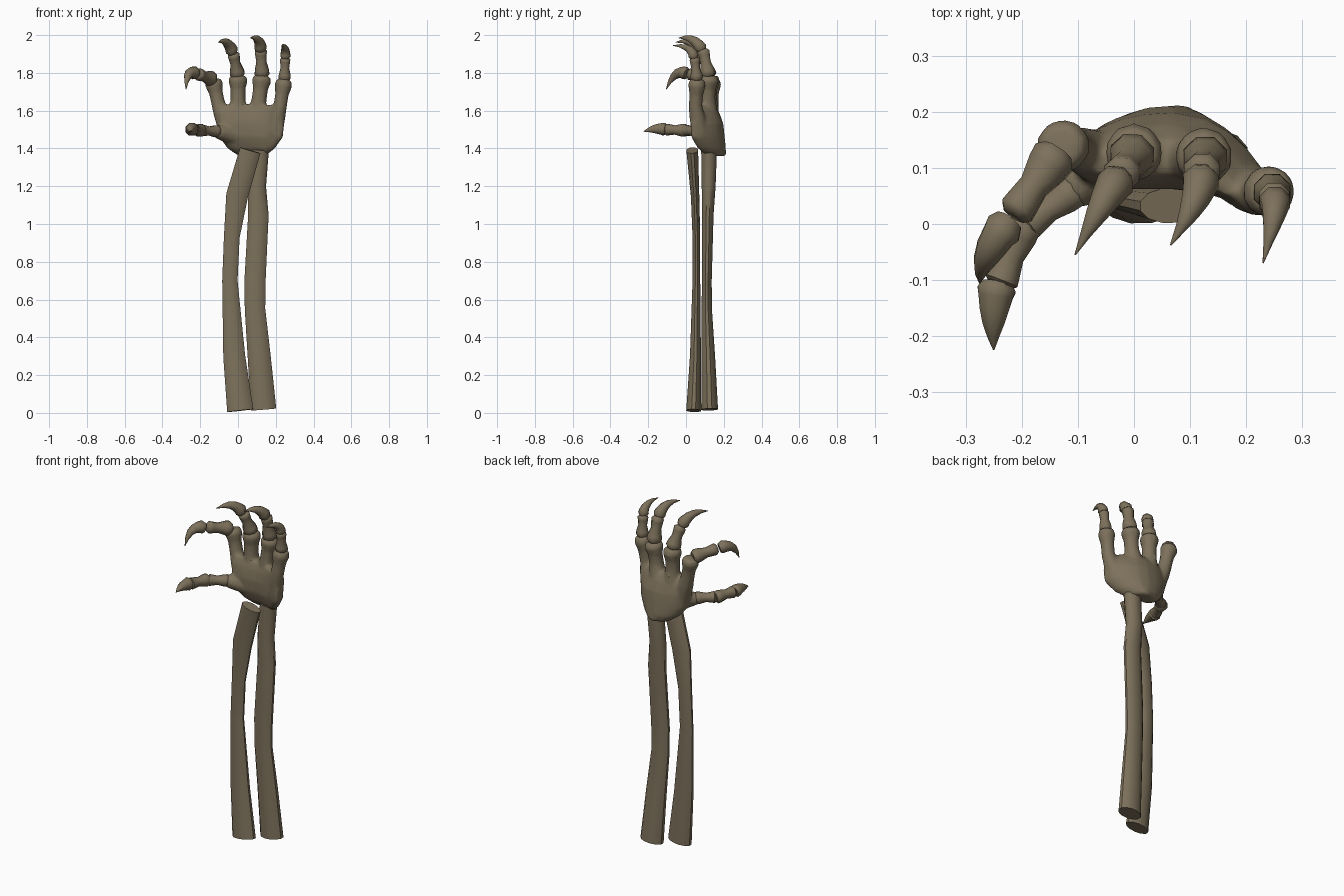
import bpy, bmesh, math
from mathutils import Vector

if "Cube" in bpy.data.objects:
    bpy.data.objects.remove(bpy.data.objects["Cube"])

bone = bpy.data.materials.new("old_bone_brown")
bone.diffuse_color = (0.205, 0.165, 0.105, 1)
bone.use_nodes = True
bone.node_tree.nodes["Principled BSDF"].inputs["Base Color"].default_value = bone.diffuse_color


def finish(name, bm, angle=40):
    """Turn a bmesh into a named, shaded object."""
    bmesh.ops.recalc_face_normals(bm, faces=bm.faces)
    me = bpy.data.meshes.new(name)
    bm.to_mesh(me)
    bm.free()
    me.materials.append(bone)
    ob = bpy.data.objects.new(name, me)
    bpy.context.collection.objects.link(ob)
    bpy.ops.object.select_all(action='DESELECT')
    ob.select_set(True)
    bpy.context.view_layer.objects.active = ob
    bpy.ops.object.shade_smooth_by_angle(angle=math.radians(angle))
    return ob


def skin(bm, rings):
    """Bridge rings of vectors with quads and cap both ends."""
    loops = [[bm.verts.new(p) for p in r] for r in rings]
    n = len(loops[0])
    for a, b in zip(loops, loops[1:]):
        for i in range(n):
            j = (i + 1) % n
            bm.faces.new((a[i], a[j], b[j], b[i]))
    bm.faces.new(loops[0])
    bm.faces.new(loops[-1])


def tube(bm, path, radii, sides=8):
    """Tube along a path; each radius is (wide, deep)."""
    pts = [Vector(p) for p in path]
    whole = (pts[-1] - pts[0]).normalized()
    ref = Vector((1, 0, 0)) if abs(whole.x) < 0.6 else Vector((0, 0, 1))
    rings = []
    for k, (p, (a, b)) in enumerate(zip(pts, radii)):
        t = (pts[min(k + 1, len(pts) - 1)] - pts[max(k - 1, 0)]).normalized()
        s = (ref - t * ref.dot(t)).normalized()
        n = t.cross(s)
        rings.append([p + s * a * math.cos(w) + n * b * math.sin(w)
                      for w in (2 * math.pi * (i + 0.5) / sides for i in range(sides))])
    skin(bm, rings)


def phalanx(bm, p, q, r0, r1):
    """Finger bone with flared ends and a narrow shaft."""
    p, q = Vector(p), Vector(q)
    prof = ((0, .7), (.1, 1), (.25, .97), (.55, .74), (.8, .9), (.92, .97), (1, .65))
    path = [p.lerp(q, t) for t, _ in prof]
    tube(bm, path, [((r0 + (r1 - r0) * t) * f,) * 2 for t, f in prof])


def claw(bm, p, m, q, r):
    """Curved, pointed end bone through p, m and q."""
    p, m, q = Vector(p), Vector(m), Vector(q)
    c = 2 * m - (p + q) / 2
    prof = ((0, .8), (.1, 1.05), (.2, .95), (.4, .8), (.6, .6), (.8, .33), (1, .04))
    path = [p * (1 - t) ** 2 + c * 2 * t * (1 - t) + q * t * t for t, _ in prof]
    tube(bm, path, [(r * f, r * f) for _, f in prof])


# Forearm bones
for name, rows in (
    ("radius_bone", ((.012, .04, .012, .072, .04), (-.02, .05, .3, .06, .03),
                     (-.043, .055, .7, .042, .021), (-.033, .055, .93, .043, .021),
                     (-.005, .048, 1.15, .06, .023), (.065, .033, 1.39, .058, .032))),
    ("ulna_bone", ((.135, .125, .018, .07, .046), (.112, .118, .3, .063, .037),
                   (.09, .11, .55, .056, .028), (.09, .11, .7, .058, .027),
                   (.108, .115, 1.05, .056, .032), (.1, .12, 1.2, .05, .038),
                   (.115, .122, 1.39, .05, .043)))):
    bm = bmesh.new()
    tube(bm, [r[:3] for r in rows], [r[3:] for r in rows], 12)
    finish(name, bm)

# Palm: curled loft fused with the hand bones that carry the fingers
bm = bmesh.new()
rings = []
for z, cx, cy, rx, ry in ((1.36, .075, .165, .07, .04), (1.40, .07, .15, .125, .062),
                          (1.46, .07, .135, .168, .07), (1.53, .07, .13, .175, .068),
                          (1.59, .058, .125, .165, .052), (1.63, .055, .12, .13, .03)):
    ring = []
    for i in range(24):
        w = 2 * math.pi * i / 24
        u = math.copysign(abs(math.cos(w)) ** .8, math.cos(w))
        v = math.copysign(abs(math.sin(w)) ** .8, math.sin(w))
        drop = (.085 if u > 0 else .02) * u * u * min(1, rx / .16)
        ring.append(Vector((cx + u * rx, cy + v * ry - drop, z)))
    rings.append(ring)
skin(bm, rings)
for root, mid, knuckle, r in (
    ((-.06, .12, 1.5), (-.105, .135, 1.64), (-.132, .14, 1.765), .046),
    ((.0, .13, 1.5), (.0, .125, 1.66), (.0, .128, 1.785), .05),
    ((.08, .13, 1.5), (.112, .115, 1.66), (.128, .122, 1.785), .05),
    ((.19, .075, 1.48), (.222, .05, 1.62), (.245, .06, 1.765), .045)):
    root, mid, knuckle = Vector(root), Vector(mid), Vector(knuckle)
    tube(bm, [root, root.lerp(mid, .6), mid, mid.lerp(knuckle, .45),
              mid.lerp(knuckle, .8), knuckle],
         [(r * f, r * f) for f in (1, .95, .82, .82, 1.08, .85)], 10)
tube(bm, [(0, .12, 1.46), (-.07, .085, 1.48), (-.115, .055, 1.49)],
     [(.05, .05), (.045, .045), (.035, .035)], 10)          # thumb root
tube(bm, [(.07, .16, 1.42), (.08, .19, 1.385), (.085, .205, 1.365)],
     [(.06, .04), (.04, .025), (.025, .012)], 8)            # wrist spur
palm = finish("palm", bm, 60)
fuse = palm.modifiers.new("fuse", 'REMESH')
fuse.mode = 'VOXEL'
fuse.voxel_size = .009
fuse.use_smooth_shade = True
soft = palm.modifiers.new("soften", 'SMOOTH')
soft.factor = .5
soft.iterations = 5
low = palm.modifiers.new("simplify", 'DECIMATE')
low.ratio = .25

# Fingers: bones listed from the knuckle outward, then the claw
fingers = {
    "index_finger": ([((-.135, .13, 1.765), (-.215, .015, 1.795), .043, .034)],
                     ((-.222, .005, 1.795), (-.262, -.055, 1.79), (-.275, -.105, 1.712), .034)),
    "middle_finger": ([((.0, .127, 1.78), (-.025, .085, 1.905), .043, .034)],
                      ((-.028, .08, 1.905), (-.06, .03, 1.96), (-.105, -.055, 1.962), .033)),
    "ring_finger": ([((.128, .12, 1.78), (.12, .09, 1.925), .043, .035)],
                    ((.12, .085, 1.92), (.105, .035, 1.975), (.065, -.038, 1.985), .033)),
    "little_finger": ([((.246, .058, 1.76), (.25, .045, 1.88), .036, .03)],
                      ((.25, .042, 1.878), (.248, .01, 1.93), (.23, -.07, 1.945), .028)),
    "thumb": ([((-.1, .065, 1.49), (-.195, -.005, 1.495), .034, .033),
               ((-.195, .005, 1.495), (-.24, -.11, 1.5), .036, .034)],
              ((-.243, -.105, 1.5), (-.25, -.165, 1.503), (-.25, -.224, 1.49), .035)),
}
for name, (bones, tip) in fingers.items():
    bm = bmesh.new()
    for b in bones:
        phalanx(bm, *b)
    claw(bm, *tip)
    finish(name, bm, 50)
